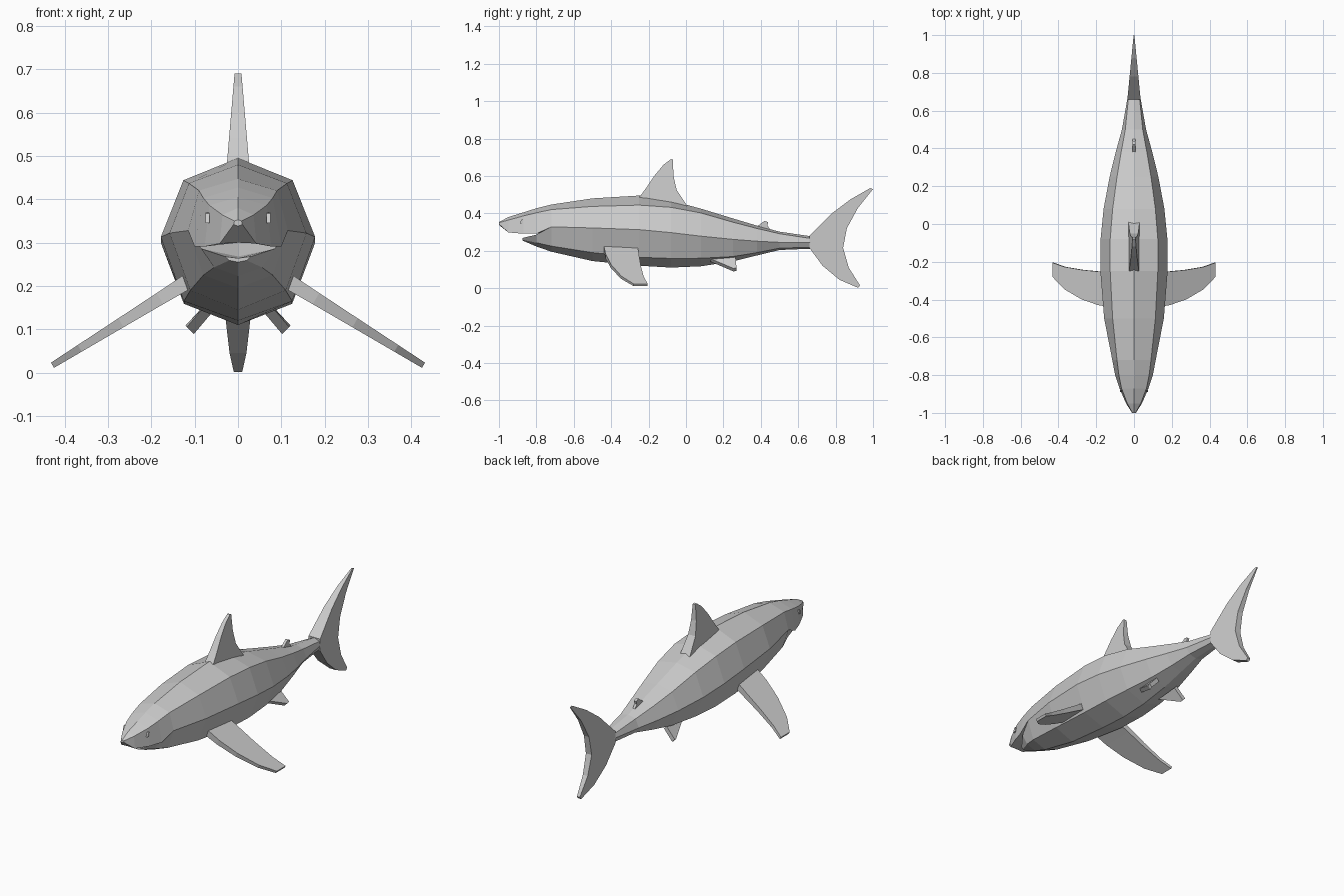
import bpy, bmesh
from mathutils import Vector

grey = bpy.data.materials.new("shark grey")
grey.diffuse_color = (0.6, 0.6, 0.6, 1)


def finish(bm, name):
    bmesh.ops.remove_doubles(bm, verts=bm.verts, dist=0.0005)
    bmesh.ops.recalc_face_normals(bm, faces=bm.faces)
    mesh = bpy.data.meshes.new(name)
    bm.to_mesh(mesh)
    bm.free()
    mesh.materials.append(grey)
    obj = bpy.data.objects.new(name, mesh)
    bpy.context.collection.objects.link(obj)
    return obj


def loft(bm, rings, cap_start=False, cap_end=False):
    loops = [[bm.verts.new(p) for p in r] for r in rings]
    for a, b in zip(loops, loops[1:]):
        n = len(a)
        for i in range(n):
            j = (i + 1) % n
            bm.faces.new((a[i], a[j], b[j], b[i]))
    if cap_start:
        bm.faces.new(loops[0])
    if cap_end:
        bm.faces.new(loops[-1])


def prism(name, side_a, side_b):
    bm = bmesh.new()
    loft(bm, [side_a, side_b], True, True)
    return finish(bm, name)


def upright_fin(name, outline, half):
    # fin in the middle plane; half(y, z) is the half thickness
    return prism(name, [(-half(y, z), y, z) for y, z in outline],
                 [(half(y, z), y, z) for y, z in outline])


# Body: y, top z, shoulder x z, side x z, lower x z, bottom z
body = [
    (-0.72, .447, .090, .420, .115, .328, .080, .225, .195),
    (-0.50, .480, .113, .437, .158, .322, .110, .190, .145),
    (-0.25, .495, .126, .444, .178, .313, .125, .165, .120),
    (-0.08, .468, .126, .432, .177, .297, .125, .159, .110),
    (0.08, .425, .113, .402, .161, .278, .112, .160, .117),
    (0.25, .373, .090, .353, .129, .261, .088, .169, .143),
    (0.38, .334, .068, .319, .097, .251, .064, .190, .175),
    (0.50, .302, .046, .291, .064, .245, .042, .214, .204),
    (0.67, .277, .029, .265, .034, .244, .026, .219, .211),
]
# Snout: y, top z, shoulder x z, lip x z, palate z
snout = [
    (-1.0, .353, .008, .350, .010, .342, .338),
    (-0.95, .380, .036, .364, .042, .298, .300),
    (-0.87, .405, .066, .386, .077, .291, .305),
    (-0.80, .427, .080, .403, .100, .291, .308),
    (-0.72, .447, .090, .420, .115, .328, .310),
]
# Lower jaw: y, floor z, lip x z, lower x z, bottom z
jaw = [
    (-0.875, .264, .030, .268, .020, .259, .255),
    (-0.80, .268, .085, .286, .055, .243, .223),
    (-0.72, .310, .115, .328, .080, .225, .195),
]
bm = bmesh.new()
loft(bm, [[(0, y, t), (sx, y, sz), (mx, y, mz), (lx, y, lz), (0, y, b),
           (-lx, y, lz), (-mx, y, mz), (-sx, y, sz)]
          for y, t, sx, sz, mx, mz, lx, lz, b in body], cap_end=True)
loft(bm, [[(0, y, t), (sx, y, sz), (mx, y, mz), (0, y, p), (-mx, y, mz), (-sx, y, sz)]
          for y, t, sx, sz, mx, mz, p in snout], cap_start=True)
loft(bm, [[(0, y, f), (mx, y, mz), (lx, y, lz), (0, y, b), (-lx, y, lz), (-mx, y, mz)]
          for y, f, mx, mz, lx, lz, b in jaw], cap_start=True)
finish(bm, "body")

# Fins on the middle plane
upright_fin("tail_fin", [
    (.66, .28), (.71, .33), (.78, .40), (.88, .475), (.985, .535), (1.0, .53),
    (.92, .43), (.86, .32), (.84, .215), (.87, .11), (.93, .015), (.92, .002),
    (.82, .045), (.73, .12), (.66, .215)],
    lambda y, z: .002 + .033 * (1 - y) / .34)
upright_fin("dorsal_fin", [
    (-.25, .485), (-.21, .54), (-.17, .60), (-.12, .66), (-.08, .69), (-.07, .687),
    (-.067, .60), (-.05, .525), (.01, .435), (-.1, .43)],
    lambda y, z: .008 + .017 * (.69 - z) / .2)
upright_fin("rear_dorsal_fin", [
    (.38, .33), (.42, .36), (.44, .352), (.435, .335), (.46, .30), (.40, .31)],
    lambda y, z: .007)

for s, side in ((1, "right"), (-1, "left")):
    # Pectoral fin: span x, leading y, trailing y, half thickness
    bm = bmesh.new()
    rings = []
    for x, y0, y1, h in ((.11, -.44, -.26, .018), (.18, -.43, -.252, .015),
                         (.27, -.40, -.243, .012), (.365, -.345, -.227, .009),
                         (.428, -.28, -.205, .007)):
        z = .205 - (x - .125) * .62
        dx, dz = h * .5, h * .86
        rings.append([(s * (x - dx), y0, z - dz), (s * (x + dx), y0, z + dz),
                      (s * (x + dx), y1, z + dz), (s * (x - dx), y1, z - dz)])
    loft(bm, rings, True, True)
    finish(bm, side + "_pectoral_fin")

    # Pelvic fin
    out = Vector((s * .008, 0, .008))
    quad = [Vector((s * x, y, z)) for x, y, z in
            ((.065, .13, .150), (.110, .255, .097), (.113, .27, .101), (.06, .265, .158))]
    prism(side + "_pelvic_fin", [p - out for p in quad], [p + out for p in quad])

    # Eye plate
    eye = [(-.889, .345), (-.872, .347), (-.872, .369), (-.880, .367)]
    prism(side + "_eye", [(s * .066, y, z) for y, z in eye],
          [(s * .075, y, z) for y, z in eye])
